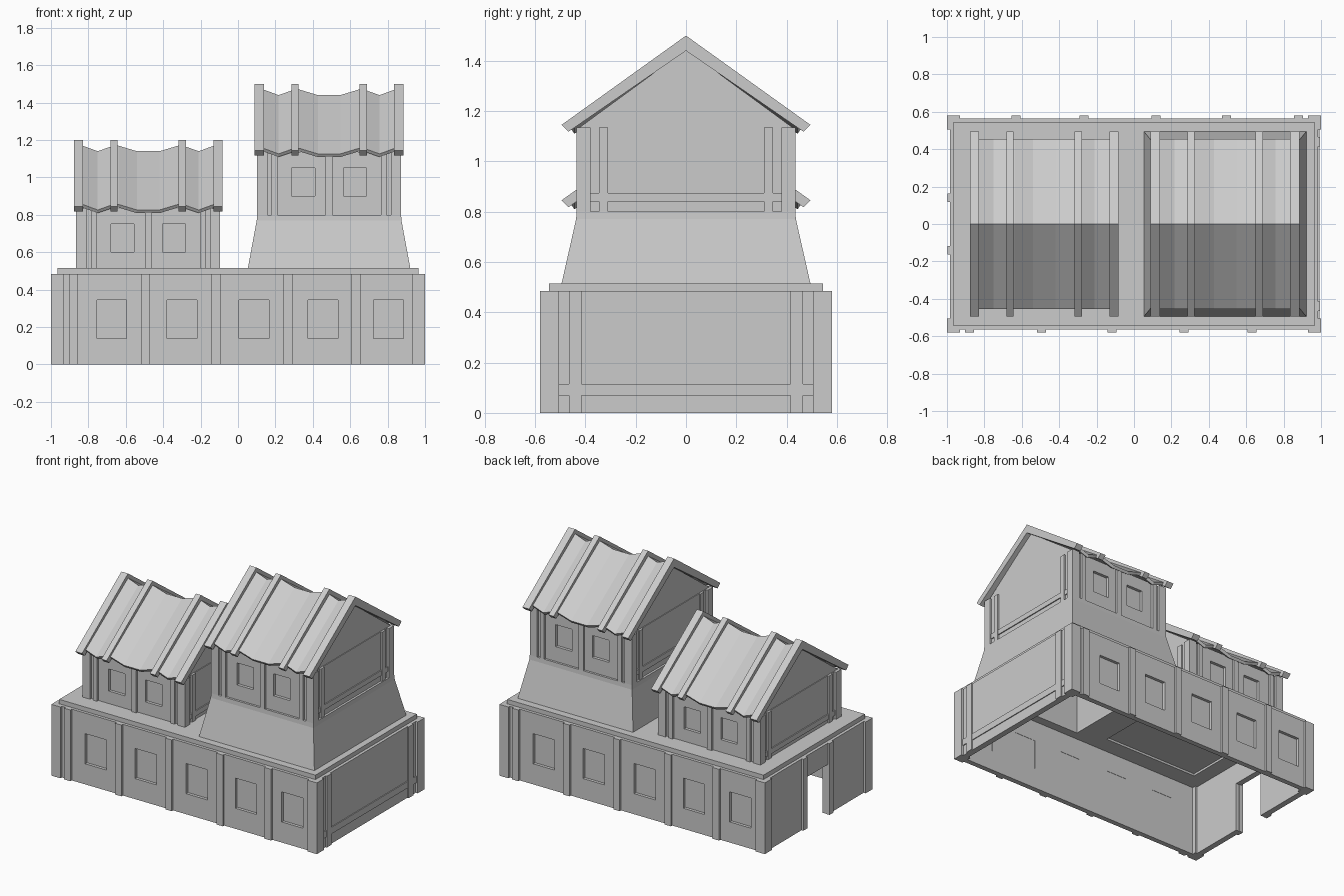
import bpy, bmesh

if "Cube" in bpy.data.objects:
    bpy.data.objects.remove(bpy.data.objects["Cube"])


def finish(name, bm):
    bmesh.ops.recalc_face_normals(bm, faces=bm.faces)
    me = bpy.data.meshes.new(name)
    bm.to_mesh(me)
    bm.free()
    ob = bpy.data.objects.new(name, me)
    bpy.context.collection.objects.link(ob)
    return ob


def boxes(name, items):
    """One object from boxes given as (x0, x1, y0, y1, z0, z1)."""
    bm = bmesh.new()
    for x0, x1, y0, y1, z0, z1 in items:
        for v in bmesh.ops.create_cube(bm, size=1)["verts"]:
            v.co.x = x1 if v.co.x > 0 else x0
            v.co.y = y1 if v.co.y > 0 else y0
            v.co.z = z1 if v.co.z > 0 else z0
    return finish(name, bm)


def loft(name, cx, rings):
    """Rectangular rings (half x, half y, z) bridged in order, both ends capped."""
    bm = bmesh.new()
    loops = [[bm.verts.new((cx + sx * hx, sy * hy, z))
              for sx, sy in ((-1, -1), (1, -1), (1, 1), (-1, 1))] for hx, hy, z in rings]
    for a, b in zip(loops, loops[1:]):
        for i in range(4):
            j = (i + 1) % 4
            bm.faces.new((a[i], a[j], b[j], b[i]))
    bm.faces.new(loops[0])
    bm.faces.new(loops[-1])
    return finish(name, bm)


def prism(name, profile, spans):
    """A y-z profile extruded along x over each span."""
    bm = bmesh.new()
    for x0, x1 in spans:
        f = bm.faces.new([bm.verts.new((x0, y, z)) for y, z in profile])
        ext = bmesh.ops.extrude_face_region(bm, geom=[f])["geom"]
        for v in ext:
            if isinstance(v, bmesh.types.BMVert):
                v.co.x = x1
    return finish(name, bm)


def apply_mod(ob, kind, **props):
    m = ob.modifiers.new("m", kind)
    for k, v in props.items():
        setattr(m, k, v)
    dg = bpy.context.evaluated_depsgraph_get()
    dg.update()
    me = bpy.data.meshes.new_from_object(ob.evaluated_get(dg))
    ob.modifiers.clear()
    ob.data = me


def cut(ob, items):
    c = boxes("cutter", items)
    c.hide_render = True
    apply_mod(ob, "BOOLEAN", operation="DIFFERENCE", solver="EXACT", object=c)
    bpy.data.objects.remove(c)


def turned(items):
    """Items plus their copies turned half way round z."""
    return items + [(-b, -a, -d, -c, e, f) for a, b, c, d, e, f in items]


# Hollow lower storey with a raised deck
base = loft("lower_storey", 0, [
    (0.945, 0.53, 0.485), (0.945, 0.53, 0), (0.985, 0.565, 0),
    (0.985, 0.565, 0.485), (0.965, 0.545, 0.485), (0.965, 0.545, 0.515)])
TOWER, HOUSE = 0.487, -0.48
win_x = (-0.675, -0.30, 0.085, 0.455, 0.805)
cut(base, turned([(x - 0.08, x + 0.08, -0.6, -0.5, 0.14, 0.345) for x in win_x]) + [
    (-1.1, -0.9, -0.12, 0.12, -0.1, 0.34),
    (TOWER - 0.41, TOWER + 0.41, -0.47, 0.47, 0.45, 0.6),
    (HOUSE - 0.36, HOUSE + 0.36, -0.41, 0.41, 0.45, 0.6)])
boxes("lower_window_panes", turned(
    [(x - 0.082, x + 0.082, -0.545, -0.532, 0.138, 0.347) for x in win_x]))

# Lower storey timbers
H = 0.485
boxes("lower_corner_posts", [
    (min(s * 0.93, s), max(s * 0.93, s), min(t * 0.505, t * 0.58), max(t * 0.505, t * 0.58), 0, H)
    for s in (-1, 1) for t in (-1, 1)])
boxes("lower_wall_posts", turned(
    [(x - 0.024, x + 0.024, -0.58, -0.555, 0, H) for x in (-0.88, -0.495, -0.117, 0.268, 0.63)]))
boxes("lower_side_posts",
      [(0.975, 0.995, y - 0.025, y + 0.025, 0, H) for y in (-0.44, 0.44)] +
      [(-0.998, -0.97, y - 0.022, y + 0.022, 0, H) for y in (-0.14, 0.14)])
boxes("lower_side_beam", [(0.975, 0.991, -0.51, 0.51, 0.07, 0.115)])

# Hollow flared tower skirt
loft("tower_skirt", TOWER, [
    (0.365, 0.415, 0.78), (0.41, 0.47, 0.50), (0.437, 0.498, 0.50),
    (0.387, 0.437, 0.77), (0.385, 0.435, 0.80)])


def upper_house(prefix, cx, zb):
    """Timbered room with a sagging gable roof."""
    wall = boxes(prefix + "_walls", [(-0.37, 0.37, -0.42, 0.42, 0, 0.335)])
    cut(wall, turned([(s - 0.062, s + 0.062, -0.5, -0.40, 0.10, 0.25) for s in (-0.138, 0.138)]))
    parts = [wall]
    # Timber frame
    posts = [(x - w, x + w, -0.435, -0.41, 0, 0.335)
             for x, w in ((-0.292, 0.015), (0, 0.018), (0.292, 0.015))]
    posts += [(0.36, 0.38, y - 0.018, y + 0.018, 0, 0.335) for y in (-0.328, 0.328)]
    posts += [(0.33, 0.385, y - 0.0275, y + 0.0275, 0, 0.335) for y in (-0.4075, 0.4075)]
    parts.append(boxes(prefix + "_posts", turned(posts)))
    parts.append(boxes(prefix + "_side_beams", turned([(0.36, 0.377, -0.385, 0.385, 0.04, 0.075)])))
    # Gable triangles behind the end rafters
    parts.append(prism(prefix + "_gables", [(-0.43, 0.33), (0.43, 0.33), (0, 0.645)],
                       [(-0.365, -0.345), (0.345, 0.365)]))
    # Rafters
    parts.append(prism(prefix + "_rafters", [
        (-0.495, 0.345), (0, 0.70), (0.495, 0.345), (0.467, 0.318), (0, 0.64), (-0.467, 0.318)],
        [(-0.398, -0.348), (-0.202, -0.163), (0.163, 0.202), (0.348, 0.398)]))
    # Roof sheet sagging between rafters
    half = [(0.365, 0.035), (0.27, 0.0), (0.20, 0.025), (0.16, 0.03), (0.06, 0.0)]
    sag = [(-x, d) for x, d in half] + half[::-1]
    bm = bmesh.new()
    rows = [[bm.verts.new((x, y, 0.64 - abs(y) * 0.69 + d)) for x, d in sag]
            for y in (-0.455, 0, 0.455)]
    for a, b in zip(rows, rows[1:]):
        for i in range(len(sag) - 1):
            bm.faces.new((a[i], a[i + 1], b[i + 1], b[i]))
    bm.normal_update()
    if bm.faces[:][0].normal.z < 0:
        bmesh.ops.reverse_faces(bm, faces=bm.faces)
    me = bpy.data.meshes.new(prefix + "_roof_sheet")
    bm.to_mesh(me)
    bm.free()
    roof = bpy.data.objects.new(prefix + "_roof_sheet", me)
    bpy.context.collection.objects.link(roof)
    apply_mod(roof, "SOLIDIFY", thickness=0.02, offset=-1)
    parts.append(roof)
    for p in parts:
        p.location = (cx, 0, zb)


upper_house("tower_room", TOWER, 0.80)
upper_house("low_house", HOUSE, 0.50)
